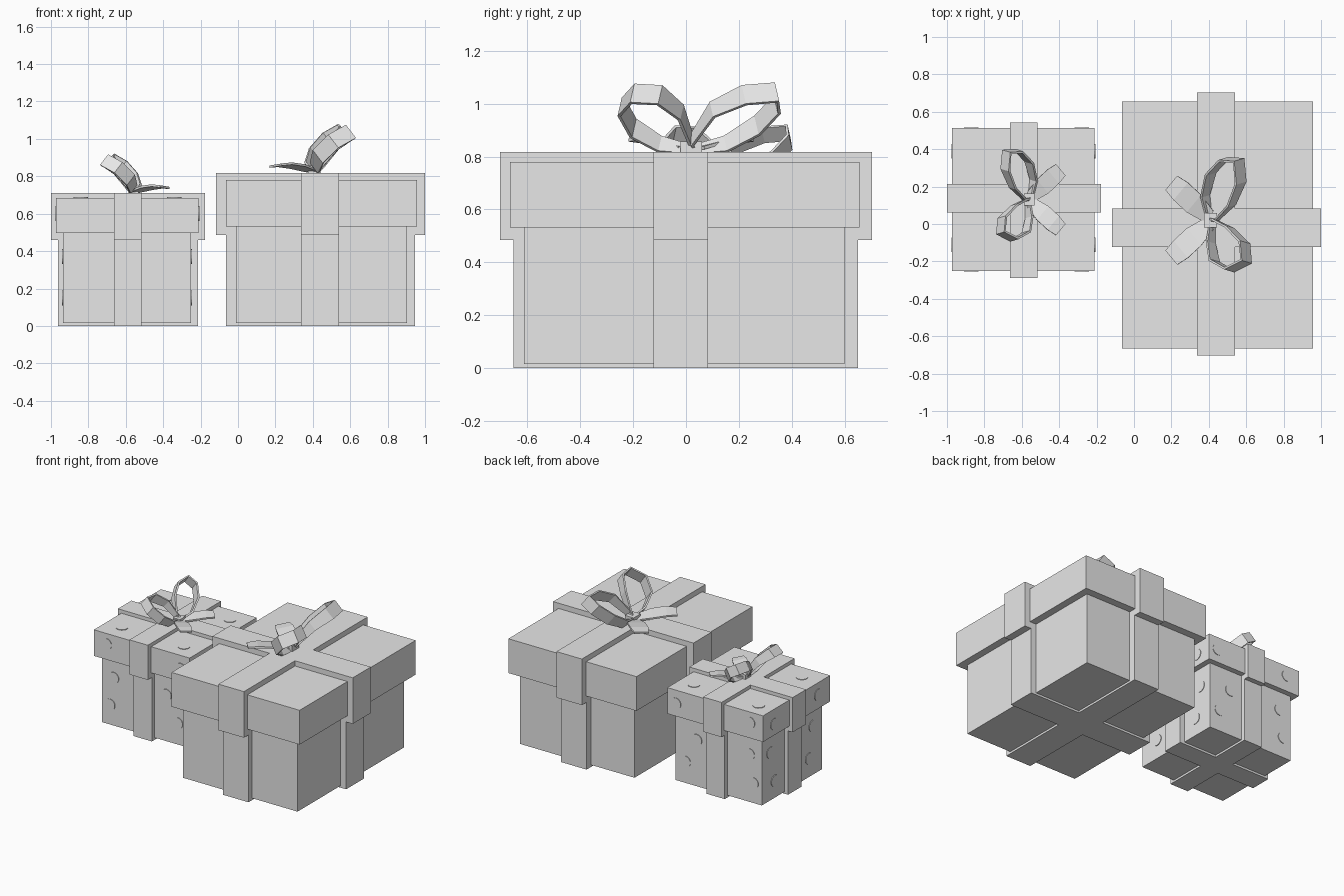
import bpy, bmesh, math
from mathutils import Vector, Matrix

cube = bpy.data.objects.get("Cube")
if cube:
    bpy.data.objects.remove(cube, do_unlink=True)

grey = bpy.data.materials.new("light grey")
grey.use_nodes = True
COLOUR = (0.8, 0.8, 0.8, 1)
grey.diffuse_color = COLOUR
grey.node_tree.nodes["Principled BSDF"].inputs["Base Color"].default_value = COLOUR


def finish(name, bm):
    bmesh.ops.recalc_face_normals(bm, faces=bm.faces)
    mesh = bpy.data.meshes.new(name)
    bm.to_mesh(mesh)
    bm.free()
    mesh.materials.append(grey)
    obj = bpy.data.objects.new(name, mesh)
    bpy.context.collection.objects.link(obj)
    return obj


def prism(name, outline, z0, z1):
    """Extrude a flat outline from z0 up to z1."""
    bm = bmesh.new()
    face = bm.faces.new([bm.verts.new((x, y, z0)) for x, y in outline])
    top = bmesh.ops.extrude_face_region(bm, geom=[face])["geom"]
    for v in top:
        if isinstance(v, bmesh.types.BMVert):
            v.co.z = z1
    return finish(name, bm)


def box(name, x0, x1, y0, y1, z0, z1):
    return prism(name, [(x0, y0), (x1, y0), (x1, y1), (x0, y1)], z0, z1)


def cross(name, x0, x1, y0, y1, band, z0, z1):
    """Plus-shaped ribbon that wraps a box on every side."""
    a, b, c, d = band
    prism(name, [(a, y0), (b, y0), (b, c), (x1, c), (x1, d), (b, d),
                 (b, y1), (a, y1), (a, d), (x0, d), (x0, c), (a, c)], z0, z1)


def strip(name, path, widths, side, origin, scale, closed):
    """Ribbon swept along a path, with a width direction and thickness."""
    bm = bmesh.new()
    rows = []
    for p, w in zip(path, widths):
        rows.append([bm.verts.new(Vector(origin) + Vector(
            [(p[i] + s * w * side[i]) * scale[i] for i in range(3)])) for s in (-1, 1)])
    n = len(rows)
    for i in range(n if closed else n - 1):
        a, b = rows[i], rows[(i + 1) % n]
        bm.faces.new((a[0], a[1], b[1], b[0]))
    obj = finish(name, bm)
    mod = obj.modifiers.new("thickness", "SOLIDIFY")
    mod.thickness = 0.012
    mod.offset = 0


def bow(prefix, origin, scale):
    taper = [0.5, 0.8, 1, 1, 1, 1, 0.8, 0.5]
    # Back and front loops leaning to one side
    back = [(-.01, .02, .01), (-.03, .13, .03), (0, .25, .10), (.07, .325, .18),
            (.15, .32, .225), (.16, .20, .215), (.11, .08, .16), (.03, 0, .04)]
    front = [(.01, -.01, .01), (0, -.12, .03), (.02, -.22, .09), (.10, -.265, .17),
             (.19, -.22, .22), (.18, -.12, .215), (.10, -.04, .15), (.02, 0, .04)]
    strip(prefix + "_bow_back_loop", back, taper, (-.027, -.008, .035), origin, scale, True)
    strip(prefix + "_bow_front_loop", front, taper, (-.027, .008, .035), origin, scale, True)
    # Two loose tails lying out the other way
    for name, s in (("back", 1), ("front", -1)):
        tail = [(-.01, s * .02, .012), (-.09, s * .09, .035),
                (-.16, s * .155, .045), (-.21, s * .20, .04)]
        strip(f"{prefix}_bow_{name}_tail", tail, [0.7, 1.1, 1.1, 0.9],
              (.035, s * .042, .006), origin, scale, False)
    x, y, z = origin
    kx, ky = 0.035 * abs(scale[0]), 0.04 * scale[1]
    box(prefix + "_bow_knot", x - kx, x + kx, y - ky, y + ky, z - .005, z + .04 * scale[2])


# Large gift
large_band = (.337, .54, -.122, .084)
box("large_box", -.01, .904, -.613, .60, .015, .54)
cross("large_box_ribbon", -.064, .947, -.652, .65, large_band, 0, .50)
box("large_lid", -.064, .957, -.665, .655, .532, .779)
cross("large_lid_ribbon", -.118, 1.0, -.704, .704, large_band, .485, .817)
bow("large", (.41, .02, .817), (1, 1, 1))

# Small gift
small_band = (-.663, -.516, .061, .214)
box("small_box", -.936, -.25, -.212, .474, .015, .50)
cross("small_box_ribbon", -.963, -.214, -.244, .506, small_band, 0, .47)
box("small_lid", -.973, -.21, -.251, .513, .497, .685)
cross("small_lid_ribbon", -1.0, -.176, -.289, .542, small_band, .46, .71)
bow("small", (-.56, .13, .71), (-.8, .8, .8))


# Thin round spots on the small gift
def spots(name, places, normal, radius):
    bm = bmesh.new()
    turn = Vector(normal).to_track_quat("Z", "Y").to_matrix().to_4x4()
    for p in places:
        bmesh.ops.create_cone(bm, cap_ends=True, segments=14, radius1=radius, radius2=radius,
                              depth=0.008, matrix=Matrix.Translation(p) @ turn)
    finish(name, bm)


spots("lid_top_spots", [(x, y, .685) for x, y in
                        ((-.86, .40), (-.33, .38), (-.84, -.12), (-.34, -.13))], (0, 0, 1), .04)
for name, s in (("front", -1), ("back", 1)):
    lid_y = -.251 if s < 0 else .513
    box_y = -.212 if s < 0 else .474
    spots(f"{name}_spots", [(-.87, lid_y, .61), (-.28, lid_y, .59)] +
          [(x, box_y, z) for x, z in ((-.84, .36), (-.87, .16), (-.42, .35), (-.33, .17))],
          (0, s, 0), .04)
for name, s in (("right", -1), ("left", 1)):
    lid_x = -.973 if s < 0 else -.21
    box_x = -.936 if s < 0 else -.25
    spots(f"{name}_spots", [(lid_x, .39, .58), (lid_x, -.11, .60)] +
          [(box_x, y, z) for y, z in ((.38, .36), (.33, .14), (-.10, .37), (-.06, .15))],
          (s, 0, 0), .04)
